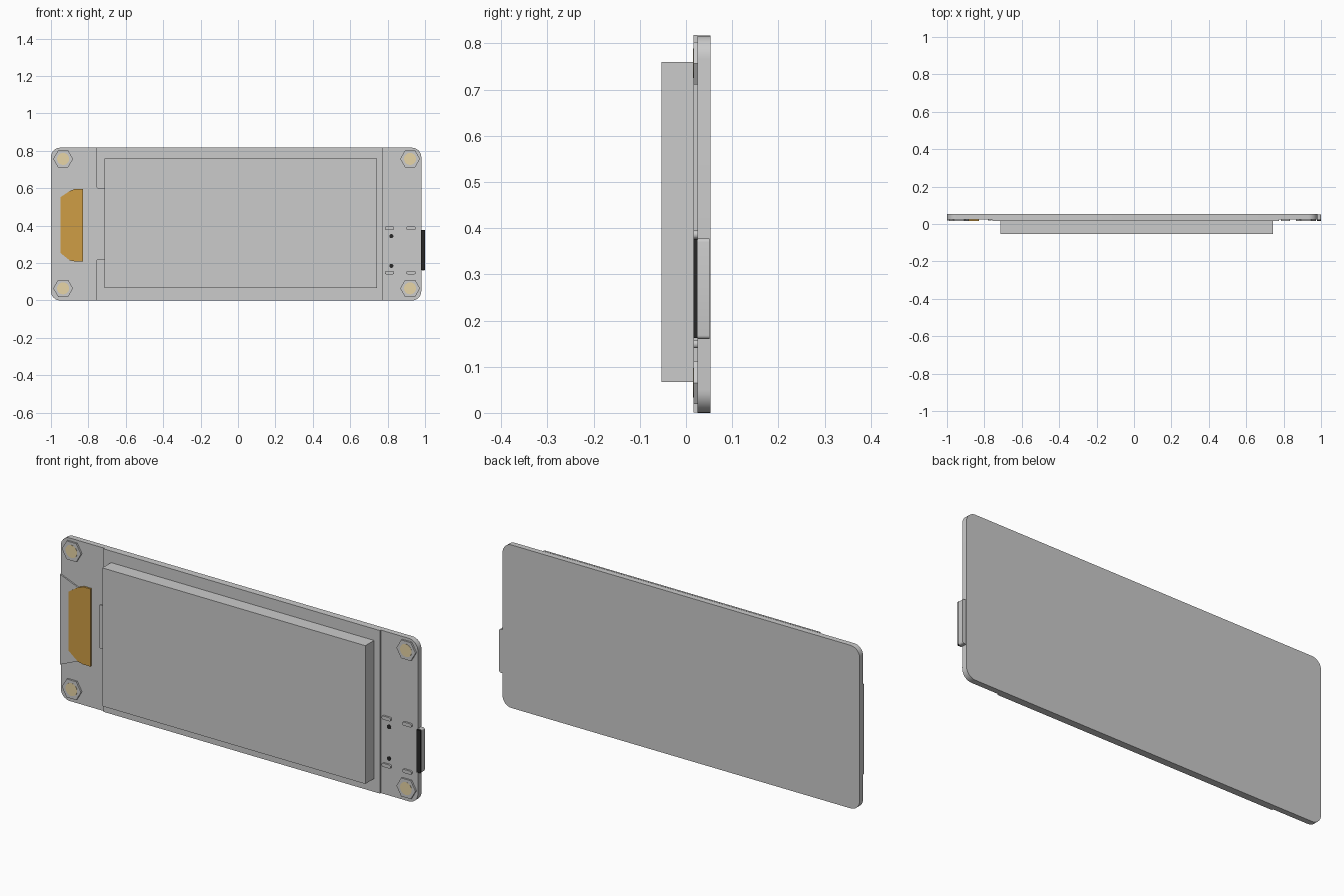
import bpy, bmesh
from math import cos, sin, pi, radians

if "Cube" in bpy.data.objects:
    bpy.data.objects.remove(bpy.data.objects["Cube"])


def material(name, rgb):
    m = bpy.data.materials.new(name)
    m.diffuse_color = (*rgb, 1)
    m.use_nodes = True
    m.node_tree.nodes["Principled BSDF"].inputs["Base Color"].default_value = m.diffuse_color
    return m


GOLD = material("gold", (0.80, 0.66, 0.38))
ORANGE = material("orange", (0.62, 0.34, 0.06))
BLACK = material("black", (0.02, 0.02, 0.02))


def prism(name, outline, y0, y1, mat=None):
    """Extrude an (x, z) outline from y0 to y1."""
    bm = bmesh.new()
    face = bm.faces.new([bm.verts.new((x, y0, z)) for x, z in outline])
    ext = bmesh.ops.extrude_face_region(bm, geom=[face])["geom"]
    moved = [v for v in ext if isinstance(v, bmesh.types.BMVert)]
    bmesh.ops.translate(bm, verts=moved, vec=(0, y1 - y0, 0))
    bmesh.ops.recalc_face_normals(bm, faces=bm.faces)
    me = bpy.data.meshes.new(name)
    bm.to_mesh(me)
    bm.free()
    ob = bpy.data.objects.new(name, me)
    bpy.context.collection.objects.link(ob)
    if mat:
        me.materials.append(mat)
    return ob


def rect(x0, x1, z0, z1):
    return [(x0, z0), (x1, z0), (x1, z1), (x0, z1)]


def rounded(x0, x1, z0, z1, r, n=8):
    pts = []
    corners = [(x1 - r, z1 - r), (x0 + r, z1 - r), (x0 + r, z0 + r), (x1 - r, z0 + r)]
    for k, (cx, cz) in enumerate(corners):
        for i in range(n + 1):
            a = pi / 2 * (k + i / n)
            pts.append((cx + r * cos(a), cz + r * sin(a)))
    return pts


def ngon(cx, cz, r, n):
    return [(cx + r * cos(2 * pi * i / n), cz + r * sin(2 * pi * i / n)) for i in range(n)]


def smooth(ob):
    bpy.ops.object.select_all(action='DESELECT')
    ob.select_set(True)
    bpy.context.view_layer.objects.active = ob
    bpy.ops.object.shade_smooth_by_angle(angle=radians(30))


FRONT, FACE, BACK = 0.016, 0.025, 0.053   # raised parts, board face, board back

# circuit board
smooth(prism("board", rounded(-1, 0.98, 0, 0.817, 0.05), FACE, BACK))

# display carrier with a notch on its left side, and the thick display
prism("display_carrier",
      [(-0.757, 0.001), (0.775, 0.001), (0.775, 0.818), (-0.757, 0.818), (-0.757, 0.605),
       (-0.75, 0.598), (-0.715, 0.598), (-0.715, 0.223), (-0.75, 0.223), (-0.757, 0.216)],
      FRONT, FACE)
prism("display", rect(-0.715, 0.743, 0.067, 0.76), -0.053, FRONT)

# flat ribbon: grey tail at the edge and orange end
prism("ribbon_tail", [(-1, 0.172), (-0.9, 0.215), (-0.95, 0.255), (-0.95, 0.552),
                      (-0.9, 0.585), (-1, 0.625)], 0.018, FACE)
prism("ribbon_end", [(-0.95, 0.255), (-0.9, 0.215), (-0.87, 0.208), (-0.83, 0.208),
                     (-0.83, 0.597), (-0.87, 0.597), (-0.9, 0.585), (-0.95, 0.552)],
      FRONT, FACE, ORANGE)
smooth(prism("ribbon_slot", rounded(-0.781, -0.761, 0.312, 0.53, 0.004, 3), 0.019, FACE))

# corner nuts with gold screw ends
for x in (-0.935, 0.92):
    for z in (0.065, 0.757):
        prism("corner_nut", ngon(x, z, 0.053, 6), FRONT, FACE)
        smooth(prism("screw_end", ngon(x, z, 0.032, 32), FRONT - 0.001, FACE, GOLD))

# connector at the right edge
smooth(prism("connector_shell", rounded(0.95, 1, 0.16, 0.378, 0.008, 4), FACE, 0.051))
prism("connector_front", rect(0.979, 1, 0.162, 0.376), FRONT, FACE, BLACK)

# connector legs and locating pegs
for z in (0.149, 0.386):
    for x in (0.81, 0.925):
        smooth(prism("connector_leg", rounded(x - 0.025, x + 0.025, z - 0.009, z + 0.009, 0.008, 4),
                     FRONT, FACE))
for z in (0.185, 0.344):
    smooth(prism("locating_peg", ngon(0.82, z, 0.011, 20), 0.0235, FACE, BLACK))
